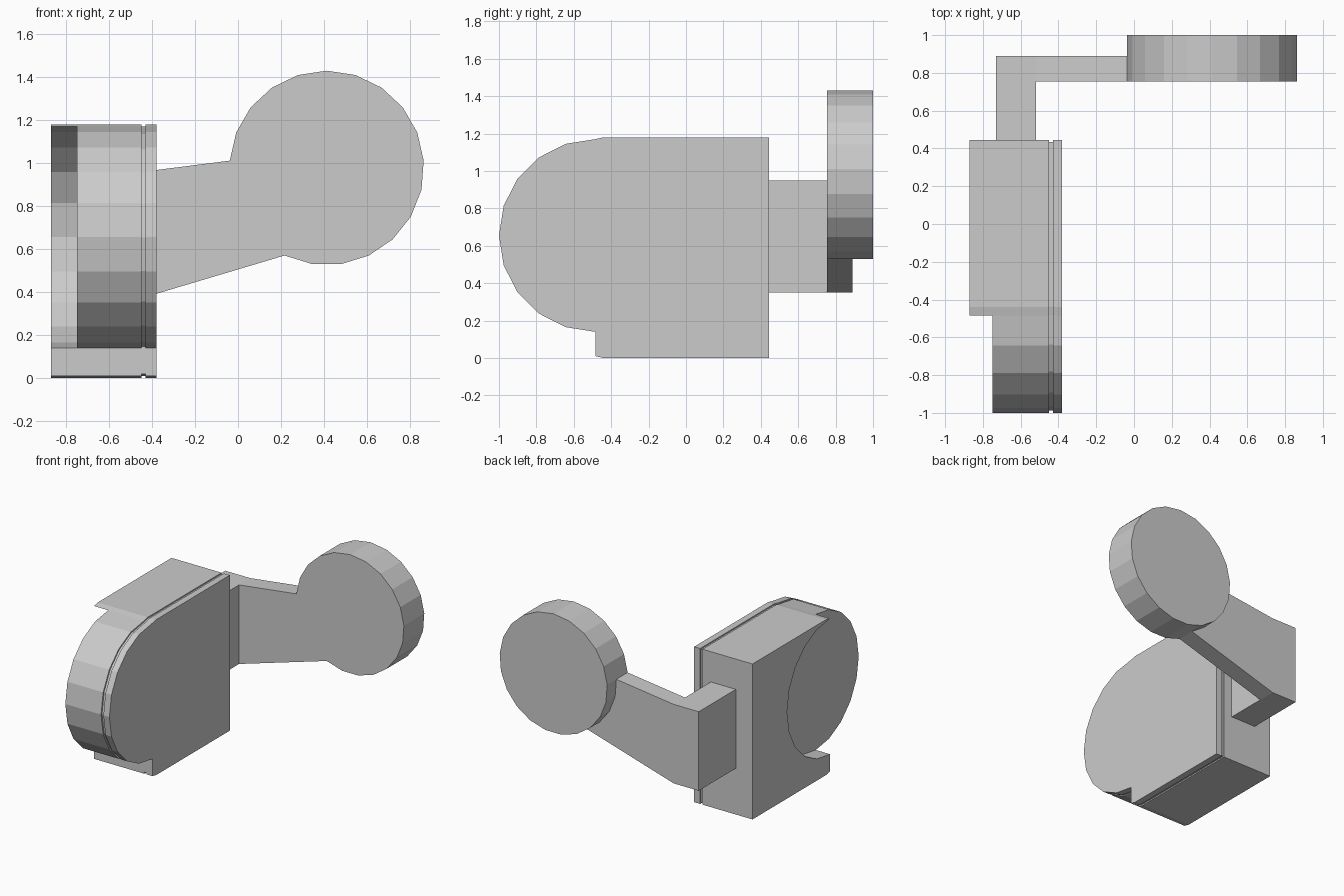
import bpy, bmesh, math

if "Cube" in bpy.data.objects:
    bpy.data.objects.remove(bpy.data.objects["Cube"])


def finish(name, bm):
    bmesh.ops.recalc_face_normals(bm, faces=bm.faces)
    mesh = bpy.data.meshes.new(name)
    bm.to_mesh(mesh)
    bm.free()
    obj = bpy.data.objects.new(name, mesh)
    bpy.context.collection.objects.link(obj)
    return obj


def bridge(bm, a, b, skip=()):
    n = len(a)
    for i in range(n):
        if i not in skip:
            j = (i + 1) % n
            bm.faces.new((a[i], a[j], b[j], b[i]))


# Housing: a D-shaped body along x, grooved, with a round recess in the left cheek
CY, CZ, R, N = -0.485, 0.655, 0.515, 20


def round_pt(k):
    a = 2 * math.pi * k / N
    return (CY + R * math.cos(a), CZ + R * math.sin(a))


nose = [round_pt(k) for k in range(5, 16)]            # top, round the front, bottom
block = [(-0.485, 0.01), (-0.44, 0.0), (0.445, 0.0), (0.445, 1.18), (-0.44, 1.18)]
outline = nose + block
hollow = [round_pt(k) for k in range(16, 25)]         # rear half of the recess

bm = bmesh.new()


def ring(x, pts, s=1.0):
    return [bm.verts.new((x, -0.28 + (y + 0.28) * s, 0.59 + (z - 0.59) * s))
            for y, z in pts]


sections = [(-0.75, 1), (-0.45, 1), (-0.45, 0.984), (-0.43, 0.984), (-0.43, 1), (-0.38, 1)]
rings = [ring(x, outline, s) for x, s in sections]
for a, b in zip(rings, rings[1:]):
    bridge(bm, a, b)
bm.faces.new(rings[-1])

first = rings[0]
inner_arc = ring(-0.75, hollow)
bm.faces.new(first[:11] + inner_arc)                  # round face in the recess
cheek_inner = first[10:] + [first[0]] + inner_arc[::-1]
cheek_outer = ring(-0.87, [(v.co.y, v.co.z) for v in cheek_inner])
bridge(bm, cheek_inner, cheek_outer)
bm.faces.new(cheek_outer)
finish("housing", bm)

# Round end plate
PX, PZ, PR, PN = 0.413, 0.9775, 0.4525, 21
plate = [(PX - PR * math.sin(2 * math.pi * k / PN), PZ + PR * math.cos(2 * math.pi * k / PN))
         for k in range(PN)]
bm = bmesh.new()
front, back = [[bm.verts.new((x, y, z)) for x, z in plate] for y in (0.755, 1.0)]
bridge(bm, front, back)
bm.faces.new(front)
bm.faces.new(back)
finish("end_plate", bm)

# L-shaped bracket: tapered arm meeting the plate rim, with a stalk to the housing
arm = [(-0.73, 0.95), (-0.73, 0.35), (-0.52, 0.35)] + plate[9 + 1:4:-1][1:] + [(-0.52, 0.95)]
arm = [(-0.73, 0.95), (-0.73, 0.35), (-0.52, 0.35)] + plate[5:10][::-1] + [(-0.52, 0.95)]
bm = bmesh.new()
front, back = [[bm.verts.new((x, y, z)) for x, z in arm] for y in (0.755, 0.89)]
root = [bm.verts.new((x, 0.445, z)) for x, z in arm[:3] + arm[-1:]]
bridge(bm, front, back)
bm.faces.new(back)
bm.faces.new(front[2:])
bridge(bm, front[:3] + front[-1:], root)
bm.faces.new(root)
finish("bracket", bm)
